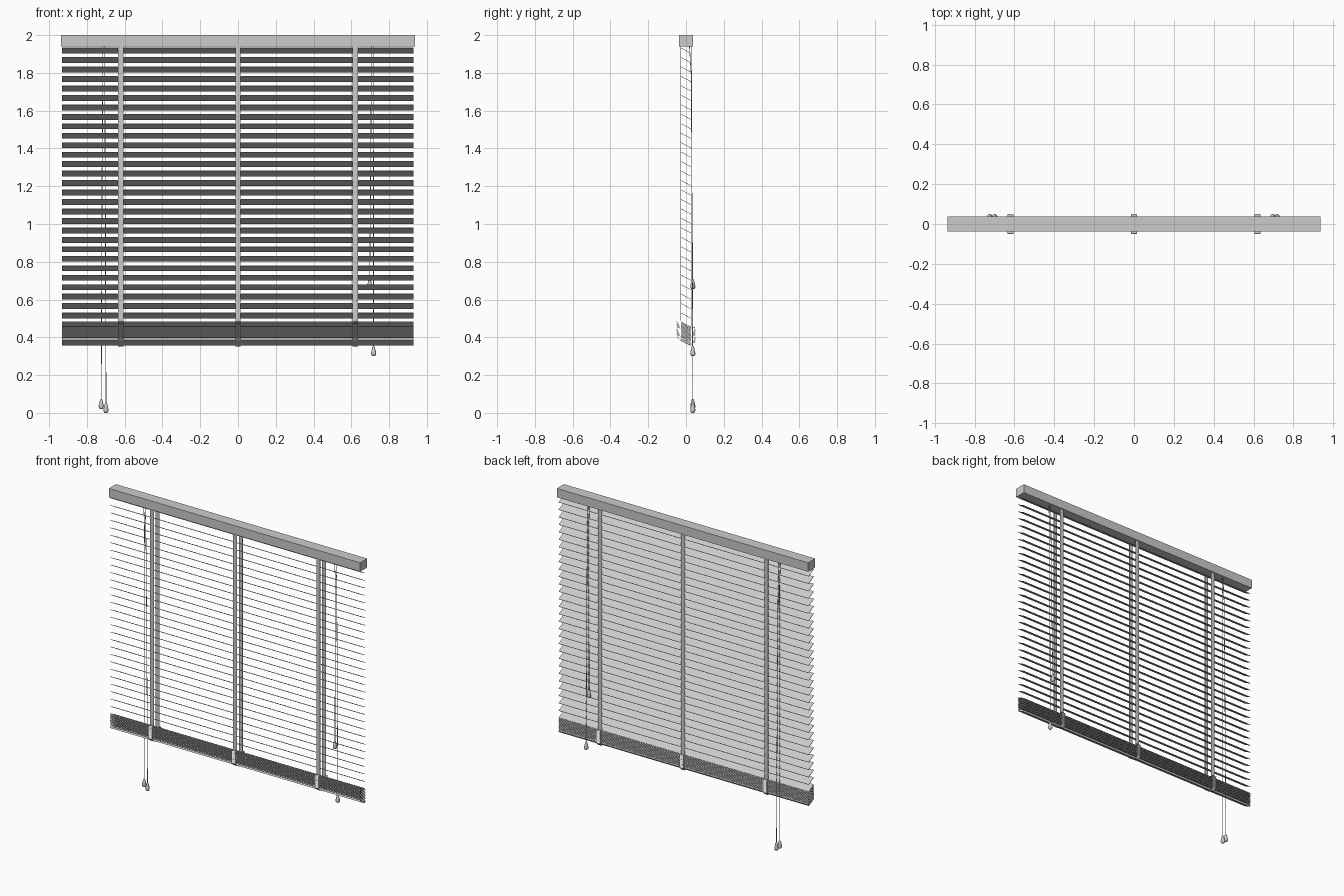
import bpy, bmesh, math
from mathutils import Matrix

if "Cube" in bpy.data.objects:
    bpy.data.objects.remove(bpy.data.objects["Cube"])

SLAT_W, SLAT_D, TILT = 1.862, 0.061, -math.radians(28)


def finish(name, bm, smooth=False):
    bmesh.ops.recalc_face_normals(bm, faces=bm.faces)
    me = bpy.data.meshes.new(name)
    bm.to_mesh(me)
    bm.free()
    ob = bpy.data.objects.new(name, me)
    bpy.context.collection.objects.link(ob)
    if smooth:
        for p in me.polygons:
            p.use_smooth = True
    return ob


def add_box(bm, loc, size, tilt=0.0):
    m = Matrix.Translation(loc) @ Matrix.Rotation(tilt, 4, 'X') @ Matrix.Diagonal((*size, 1))
    bmesh.ops.create_cube(bm, size=1, matrix=m)


# Head rail
bm = bmesh.new()
add_box(bm, (0, 0, 1.97), (1.872, 0.075, 0.06))
finish("head_rail", bm)

# Hanging slats: front edge high, back edge low
bm = bmesh.new()
for i in range(29):
    add_box(bm, (-0.002, 0, 1.918 - 0.0501 * i), (SLAT_W, SLAT_D, 0.0025), TILT)
finish("slats", bm)

# Gathered slats at the bottom
STACK = [0.388 + 0.005 * i for i in range(17)]
bm = bmesh.new()
for z in STACK:
    add_box(bm, (-0.002, 0, z), (SLAT_W, SLAT_D, 0.0025), TILT)
finish("stacked_slats", bm)

# Bottom rail
bm = bmesh.new()
add_box(bm, (-0.002, 0, 0.376), (SLAT_W, SLAT_D, 0.012), TILT)
finish("bottom_rail", bm)


# Ladder tapes: straight above, folded beside the stack, wrapped under the rail
def tape_side(s):
    shift = -s * 0.015
    pts = [(s * 0.030, 1.94), (s * 0.030, STACK[-1] + shift + 0.006)]
    for z in reversed(STACK):
        pts += [(s * 0.029, z + shift), (s * 0.046, z + shift + 0.001),
                (s * 0.050, z + shift - 0.001), (s * 0.046, z + shift - 0.003)]
    pts.append((s * 0.030, 0.368 + shift))
    return pts


path = tape_side(-1) + tape_side(1)[::-1]
for label, x in (("left", -0.62), ("middle", 0.0), ("right", 0.62)):
    bm = bmesh.new()
    rows = [[bm.verts.new((x + dx, y, z)) for dx in (-0.014, 0.014)] for y, z in path]
    for a, b in zip(rows, rows[1:]):
        bm.faces.new((a[0], a[1], b[1], b[0]))
    ob = finish(label + "_ladder_tape", bm)
    mod = ob.modifiers.new("thickness", 'SOLIDIFY')
    mod.thickness = 0.0012
    mod.offset = 0


# Pull cords with teardrop tassels, hanging behind the slats
def pull_cord(label, x_top, x, z0):
    top = z0 + 0.05
    cu = bpy.data.curves.new(label + "_cord", 'CURVE')
    cu.dimensions = '3D'
    cu.bevel_depth = 0.002
    cu.bevel_resolution = 1
    cu.use_fill_caps = True
    sp = cu.splines.new('POLY')
    pts = [(x_top, 0.018, 1.945), (x_top, 0.028, 1.78),
           ((x_top + x) / 2, 0.031, 1.2), (x, 0.036, top - 0.002)]
    sp.points.add(len(pts) - 1)
    for p, c in zip(sp.points, pts):
        p.co = (*c, 1)
    ob = bpy.data.objects.new(label + "_cord", cu)
    bpy.context.collection.objects.link(ob)

    profile = [(0.004, 0.053), (0.007, 0.047), (0.010, 0.033), (0.0135, 0.017),
               (0.013, 0.009), (0.009, 0.002), (0.005, 0.0)]
    bm = bmesh.new()
    n = 16
    rings = [[bm.verts.new((x + r * math.cos(2 * math.pi * k / n),
                            0.036 + r * math.sin(2 * math.pi * k / n), z0 + h))
              for k in range(n)] for r, h in profile]
    for a, b in zip(rings, rings[1:]):
        for k in range(n):
            bm.faces.new((a[k], a[(k + 1) % n], b[(k + 1) % n], b[k]))
    bm.faces.new(rings[0])
    bm.faces.new(rings[-1])
    finish(label + "_tassel", bm, smooth=True)


pull_cord("left_outer", -0.716, -0.724, 0.02)
pull_cord("left_inner", -0.706, -0.699, 0.0)
pull_cord("right_inner", 0.706, 0.697, 0.655)
pull_cord("right_outer", 0.716, 0.718, 0.30)
